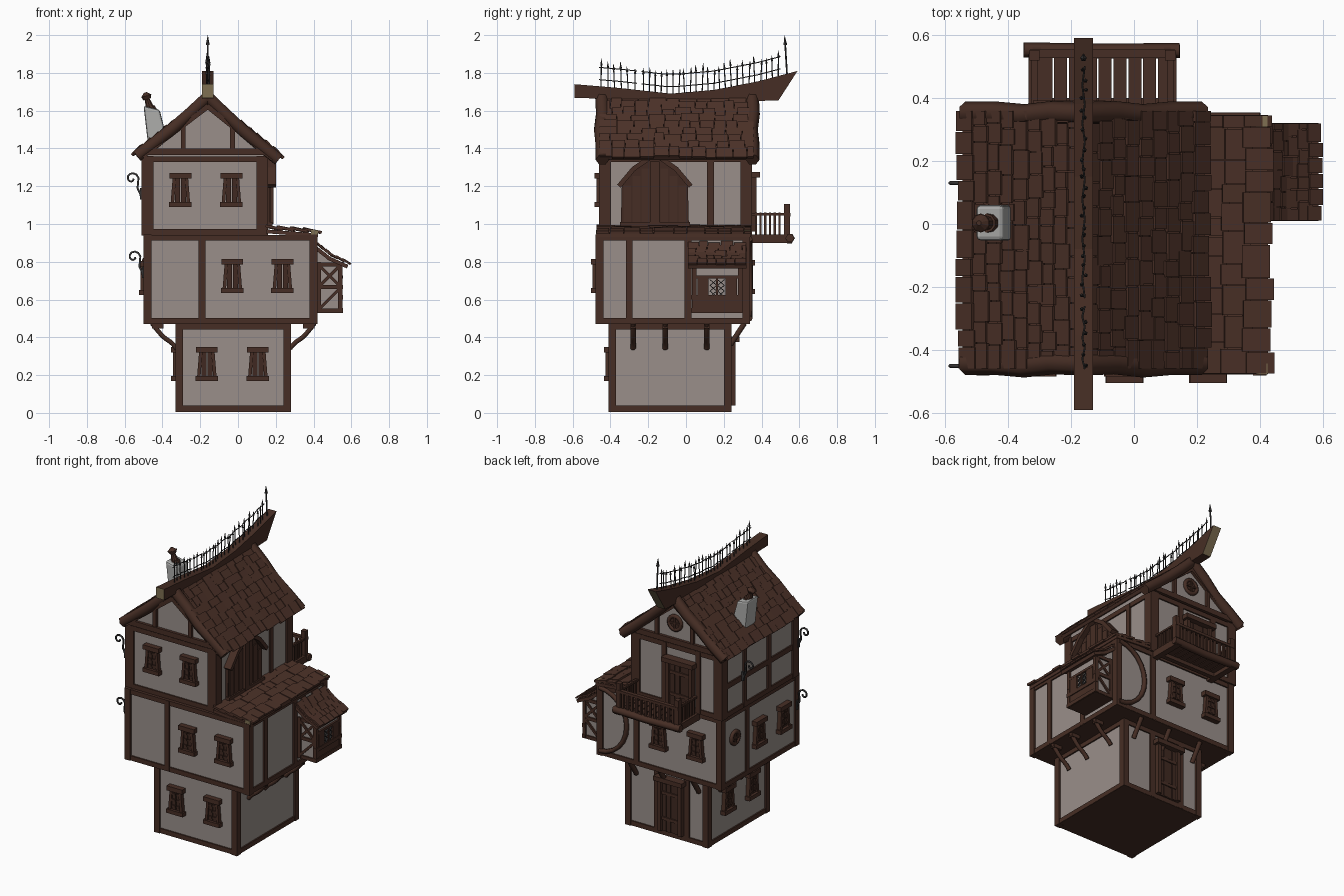
import bpy, bmesh, math, random
from mathutils import Matrix, Vector

if "Cube" in bpy.data.objects:
    bpy.data.objects.remove(bpy.data.objects["Cube"])
random.seed(4)

def mat(name, r, g, b):
    m = bpy.data.materials.new(name)
    m.diffuse_color = (r, g, b, 1)
    m.use_nodes = True
    m.node_tree.nodes["Principled BSDF"].inputs["Base Color"].default_value = m.diffuse_color
    return m
WOOD = mat("dark wood", .062, .027, .018)
DOOR = mat("door wood", .050, .022, .015)
ROOF = mat("roof shingle brown", .072, .031, .021)
PLASTER = mat("grey plaster", .32, .275, .255)
STONE = mat("chimney grey", .42, .42, .41)
IRON = mat("dark iron", .035, .033, .033)
CUT = mat("cut wood beige", .21, .16, .085)

def finish(bm, name, *mats):
    bmesh.ops.recalc_face_normals(bm, faces=bm.faces)
    me = bpy.data.meshes.new(name)
    bm.to_mesh(me); bm.free()
    for m in mats: me.materials.append(m)
    o = bpy.data.objects.new(name, me)
    bpy.context.collection.objects.link(o)
    return o

def part(name, m, boxes, M=Matrix()):
    """boxes: (cx,cy,cz,sx,sy,sz[,angle about y]) joined in one mesh"""
    bm = bmesh.new()
    for b in boxes:
        T = Matrix.Translation(b[:3]) @ Matrix.Rotation(b[6] if len(b) > 6 else 0, 4, 'Y')
        bmesh.ops.create_cube(bm, size=1, matrix=M @ T @ Matrix.Diagonal((*b[3:6], 1)))
    return finish(bm, name, m)

def span(x0, x1, y0, y1, z0, z1):
    return ((x0+x1)/2, (y0+y1)/2, (z0+z1)/2, x1-x0, y1-y0, z1-z0)

def bar(x0, z0, x1, z1, y, w, d):
    """slanted board in the xz plane"""
    return ((x0+x1)/2, y, (z0+z1)/2, math.hypot(x1-x0, z1-z0), d, w, -math.atan2(z1-z0, x1-x0))

def prism(name, pts, y0, y1, *mats, M=Matrix()):
    bm = bmesh.new()
    a, b = ([bm.verts.new(M @ Vector((x, y, z))) for x, z in pts] for y in (y0, y1))
    bm.faces.new(a); bm.faces.new(b)
    for i in range(len(pts)):
        j = (i+1) % len(pts)
        bm.faces.new((a[i], a[j], b[j], b[i]))
    return finish(bm, name, *mats)

def tube(name, pts, r, m, kind='POLY'):
    cu = bpy.data.curves.new(name, 'CURVE')
    cu.dimensions = '3D'; cu.bevel_depth = r; cu.bevel_resolution = 1; cu.use_fill_caps = True
    s = cu.splines.new(kind); s.points.add(len(pts)-1)
    for p, q in zip(s.points, pts): p.co = (*q, 1)
    if kind == 'NURBS': s.use_endpoint_u = True; s.order_u = 3; s.resolution_u = 4
    cu.materials.append(m)
    t = bpy.data.objects.new(name, cu)
    bpy.context.collection.objects.link(t)
    me = bpy.data.meshes.new_from_object(t.evaluated_get(bpy.context.evaluated_depsgraph_get()))
    bpy.data.objects.remove(t)
    o = bpy.data.objects.new(name, me)
    bpy.context.collection.objects.link(o)
    return o

# Wall frames: local x runs right seen from outside, local -y points outward
ROT = dict(front=0, right=90, back=180, left=-90)
def face(side, p, u, z=0):
    loc = (u, p, z) if side in ('front', 'back') else (p, u, z)
    return Matrix.Translation(loc) @ Matrix.Rotation(math.radians(ROT[side]), 4, 'Z')

def storey(name, x0, x1, y0, y1, z0, z1, w, posts):
    part(name + "_walls", PLASTER, [span(x0+.012, x1-.012, y0+.012, y1-.012, z0+.01, z1-.01)])
    part(name + "_corner_posts", WOOD, [span(min(x, x+sx*w), max(x, x+sx*w), min(y, y+sy*w), max(y, y+sy*w), z0, z1)
        for x, sx in ((x0, 1), (x1, -1)) for y, sy in ((y0, 1), (y1, -1))])
    rails = []
    for a, b in ((z0, z0+.035), (z1-.035, z1)):
        rails += [span(x0, x1, y, y+.03, a+.002, b-.002) for y in (y0+.003, y1-.033)]
        rails += [span(x, x+.03, y0, y1, a+.002, b-.002) for x in (x0+.003, x1-.033)]
    part(name + "_rails", WOOD, rails)
    part(name + "_floor", WOOD, [span(x0+.005, x1-.005, y0+.005, y1-.005, z0+.001, z0+.012)])
    plane = dict(front=y0, back=y1, left=x0, right=x1)
    for side, us in posts.items():
        for u in us:
            part(f"{name}_{side}_post", WOOD, [(0, .015, (z0+z1)/2, .036, .026, z1-z0-.01)], face(side, plane[side], u))

storey("ground_floor", -.33, .28, -.41, .24, .005, .475, .04, dict(back=[.05, -.17]))
storey("middle_floor", -.50, .42, -.48, .34, .47, .945, .042,
       dict(front=[-.19], right=[-.30, .01], back=[.13], left=[.06]))
storey("top_floor", -.51, .16, -.46, .35, .94, 1.36, .062,
       dict(right=[.13], back=[-.08, -.33], left=[.10, -.155]))
part("top_left_rail", WOOD, [span(-.507, -.48, -.45, .34, 1.13, 1.165)])

# Shuttered windows
def window(side, p, u, z):
    M = face(side, p, u, z)
    part("window_frame", WOOD, [(0, -.004, .075, .115, .04, .03), (0, -.004, -.077, .12, .04, .026),
         (-.037, 0, 0, .018, .03, .13, .08), (.037, 0, 0, .018, .03, .13, -.08)], M)
    part("window_shutters", DOOR, [(-.016, .004, 0, .027, .02, .14), (.016, .004, 0, .027, .02, .14)]
         + [(s*.016, -.006, h, .024, .012, .014) for s in (-1, 1) for h in (-.04, .0, .04)], M)
for side, p, z, us in (("front", -.41, .26, (-.165, .105)), ("front", -.48, .725, (-.03, .235)),
                       ("front", -.46, 1.18, (-.305, -.035)), ("left", -.33, .26, (.03, -.225)),
                       ("left", -.50, .715, (-.055, -.31)), ("back", .34, .72, (-.315, -.04))):
    for u in us: window(side, p, u, z)

# Round windows
def round_window(side, p, u, z, r):
    M = face(side, p, u, z)
    ring = [M @ Vector((r*math.cos(a), 0, r*math.sin(a))) for a in [i*math.tau/16 for i in range(17)]]
    tube("round_window_ring", ring, .013, WOOD)
    prism("round_window_pane", [(r*math.cos(i*math.tau/16), r*math.sin(i*math.tau/16)) for i in range(16)], -.003, .02, DOOR, M=M)
    part("round_window_bars", WOOD, [(0, -.006, 0, 2*r, .01, .01), (0, -.006, 0, .01, .01, 2*r)], M)
round_window("left", -.495, .19, .77, .04)
round_window("back", .342, -.16, 1.5, .045)

# Doors at the back
def door(name, p, u, z0, w, h):
    M = face("back", p, u, z0)
    n = 4
    part(name + "_planks", DOOR, [((i-(n-1)/2)*w/n, .005, h/2, w/n-.004, .02+.006*(i % 2), h) for i in range(n)], M)
    part(name + "_frame", WOOD, [(-w/2-.01, -.002, h/2, .025, .04, h), (w/2+.01, -.002, h/2, .025, .04, h),
         (0, -.012, h+.01, w+.08, .06, .03), (0, -.008, h*.25, w, .012, .02), (0, -.008, h*.75, w, .012, .02)], M)
door("ground_door", .24, -.06, .04, .13, .34)
door("balcony_door", .35, -.205, .96, .15, .29)

# Pointed double door on the right side
M = face("right", .16, -.165)
prism("arched_door_leaves", [(-.18, 1.0), (.18, 1.0), (.175, 1.2), (.11, 1.29), (0, 1.36), (-.11, 1.29), (-.175, 1.2)], -.008, .02, DOOR, M=M)
part("arched_door_planks", WOOD, [(s*u, -.008, 1.005+h/2, .042, .012, h) for s in (-1, 1)
     for u, h in ((.05, .29), (.098, .25), (.146, .2))], M)
part("arched_door_frame", WOOD, [(0, -.012, 1.165, .05, .03, .33), (0, -.008, 1.0, .37, .03, .02)]
     + [bar(s*a, b, s*c, d, -.016, .025, .05) for s in (-1, 1)
        for a, b, c, d in ((.19, 1.2, .11, 1.295), (.115, 1.29, 0, 1.37))], M)

# Curved brace on the back of the middle floor
tube("back_curved_brace", [(.40-.20*math.sin(a), .338, .71+.21*math.cos(a)) for a in [i*math.pi/12 for i in range(13)]], .015, WOOD)

# Brackets under the overhang
for s, xa, xb in ((1, .275, .405), (-1, -.325, -.455)):
    for y in (-.28, -.11, .11):
        tube("side_bracket", [(xa, y, .34), (xa+s*.02, y, .37), (xa+s*.08, y, .405), (xb, y, .475)], .014, WOOD, 'NURBS')
        part("side_bracket_block", WOOD, [(xb-s*.03, y, .462, .06, .03, .03)])
for x in (-.26, -.02, .2):
    tube("back_bracket", [(x, .235, .36), (x, .26, .40), (x, .31, .475)], .016, WOOD, 'NURBS')

# Shingled roof slopes
def shingles(name, P, E, y0, y1, rows, w, th=.014):
    P, E = Vector((P[0], 0, P[1])), Vector((E[0], 0, E[1]))
    L = (E-P).length; d = (E-P)/L
    n = Vector((-d.z, 0, d.x)); n = n if n.z > 0 else -n
    bm = bmesh.new()
    B = Matrix((d, n.cross(d), n)).transposed().to_4x4()
    def slab(t, y, h, l, wy, k, tilt=0.0):
        T = Matrix.Translation(P + d*t + n*h + Vector((0, y, 0))) @ B @ Matrix.Rotation(tilt, 4, 'Y')
        bmesh.ops.create_cube(bm, size=1, matrix=T @ Matrix.Diagonal((l, wy, k, 1)))
    slab(L/2, (y0+y1)/2, -.012, L, y1-y0, .02)
    step = L/rows
    for r in range(rows):
        y = y0
        while y < y1-.005:
            ww = min(random.uniform(.75, 1.4)*w, y1-y)
            if y1-y-ww < .02: ww = y1-y
            slab((r+.5)*step+random.uniform(-.006, .01), y+ww/2, .008+random.uniform(0, .004), step*1.3, ww-.003, th, .1+random.uniform(0, .06))
            y += ww
    return finish(bm, name, ROOF)
shingles("main_roof_right", (-.16, 1.665), (.225, 1.355), -.46, .36, 9, .07)
shingles("main_roof_left", (-.16, 1.665), (-.545, 1.37), -.46, .36, 9, .07)
shingles("lean_to_roof", (.15, .973), (.425, .952), -.475, .345, 4, .08)
shingles("bay_roof_upper", (.41, .89), (.49, .828), .01, .32, 3, .05, .01)
shingles("bay_roof_lower", (.48, .832), (.585, .785), .01, .32, 3, .05, .01)
part("lean_to_beam_ends", CUT, [(.405, y, .955, .035, .035, .025) for y in (-.46, .325)])

# Gables, barge logs
prism("gable_wall", [(-.50, 1.355), (.15, 1.355), (.15, 1.40), (-.16, 1.645), (-.50, 1.385)], -.448, .338, PLASTER)
for y, n in ((-.452, "front"), (.342, "back")):
    part(n + "_gable_timbers", WOOD, [(-.17, y, 1.382, .68, .03, .035), (-.29, y, 1.46, .026, .024, .15), (-.03, y, 1.46, .026, .024, .15),
         bar(-.16, 1.63, .19, 1.35, y, .04, .03), bar(-.16, 1.63, -.51, 1.365, y, .04, .03)])
for y in (-.445, .35):
    for ex, ez in ((.215, 1.34), (-.535, 1.36)):
        tube("barge_log", [(-.16+(ex+.16)*t, y+.006*math.sin(9*t), 1.672+(ez-1.672)*t-.012*math.sin(math.pi*t)) for t in (0, .25, .5, .75, 1)], .036, WOOD)

# Sagging ridge beam with pale cut ends
TOP = [(-.59, 1.74), (-.35, 1.72), (-.08, 1.69), (.15, 1.71), (.38, 1.755), (.59, 1.81)]
beam = prism("ridge_beam", TOP + [(.49, 1.655), (.2, 1.645), (-.59, 1.668)], -.03, .03, WOOD, CUT,
             M=Matrix.Translation((-.16, 0, 0)) @ Matrix.Rotation(math.pi/2, 4, 'Z'))
for f in beam.data.polygons:
    if abs(f.normal.y) > .7: f.material_index = 1

def ridge_z(y):
    for (a, za), (b, zb) in zip(TOP, TOP[1:]):
        if y <= b: return za + (zb-za)*(y-a)/(b-a)

# Iron cresting on the ridge
bm = bmesh.new()
def rod(x, y, z0, z1, r, tilt=0):
    R = Matrix.Translation((x, y, z0)) @ Matrix.Rotation(tilt, 4, 'X')
    h = z1-z0
    for c, l, r1, r2 in ((h*.4, h*.8, r, r), (h*.88, h*.24, r*2.2, .0005)):
        bmesh.ops.create_cone(bm, cap_ends=True, segments=5, radius1=r1, radius2=r2, depth=l, matrix=R @ Matrix.Translation((0, 0, c)))
ys = [-.45+.036*i for i in range(6)] + [-.225+.031*i for i in range(24)]
for y in ys:
    z = ridge_z(y)
    rod(-.16+random.uniform(-.008, .008), y, z-.01, z+random.uniform(.11, .15), .0032, random.uniform(-.07, .07))
rod(-.16, .535, 1.78, 2.0, .005, .06)
finish(bm, "ridge_iron_spikes", IRON)
for a, b in ((-.46, -.26), (-.235, .14), (.14, .5)):
    for h in (.035, .10):
        tube("ridge_iron_rail", [(-.16+.004*(-1)**i, a+(b-a)*i/6, ridge_z(a+(b-a)*i/6)+h) for i in range(7)], .003, IRON)

# Leaning chimney and its pot
c = prism("chimney", [(-.475, 1.41), (-.375, 1.45), (-.415, 1.605), (-.50, 1.625)], -.052, .06, STONE)
bv = c.modifiers.new("soft_edges", 'BEVEL'); bv.width = .012; bv.segments = 2
bm = bmesh.new()
T = Matrix.Translation((-.465, .003, 1.61)) @ Matrix.Rotation(-.3, 4, 'Y')
for z, h, r1, r2 in ((.0, .02, .034, .03), (.03, .05, .024, .013), (.062, .02, .02, .03), (.08, .02, .03, .008)):
    bmesh.ops.create_cone(bm, cap_ends=True, segments=10, radius1=r1, radius2=r2, depth=h, matrix=T @ Matrix.Translation((0, 0, z)))
finish(bm, "chimney_pot", WOOD)

# Bay window on the right
prism("bay_walls", [(.41, .54), (.542, .54), (.542, .80), (.49, .82), (.41, .875)], .042, .288, PLASTER)
part("bay_frame", WOOD, [span(x, x+.024, y, y+.024, .53, .80) for x in (.415, .53) for y in (.032, .274)]
     + [span(.41, .555, y, y+.022, z, z+.022) for y in (.033, .275) for z in (.53, .655, .775)]
     + [span(.532, .556, .03, .30, z, z+.025) for z in (.53, .60, .775)]
     + [span(.535, .55, .04, .29, .54, .61), span(.41, .55, .035, .295, .528, .54)])
for y in (.040, .290):
    part("bay_braces", WOOD, [bar(.43, .55, .54, .66, y, .016, .016), bar(.43, .78, .54, .67, y, .016, .016),
                              bar(.43, .67, .54, .78, y, .016, .012)])
M = face("right", .545, .165, .66)
part("bay_window_frame", WOOD, [(s*.075, 0, 0, .06, .018, .11) for s in (-1, 1)] + [(0, 0, .06, .22, .02, .016), (0, 0, 0, .01, .018, .11)], M)
part("bay_window_lattice", IRON, [(s*.02, -.001, h, .05, .01, .004, t) for s in (-1, 1) for h in (-.03, 0, .03) for t in (.7, -.7)], M)

# Balcony
part("balcony_planks", WOOD, [span(-.30+.047*i, -.259+.047*i, .34, .55, .925, .942) for i in range(9)])
part("balcony_joists", WOOD, [span(x, x+.04, .33, .56, .90, .945) for x in (-.335, .095)] + [span(-.32, .12, .37, .40, .90, .925)])
tube("balcony_log", [(-.35, .552, .925), (-.1, .548, .918), (.145, .55, .925)], .024, WOOD)
part("balcony_posts", WOOD, [(x, .535, 1.01, .032, .032, .19) for x in (-.315, .115)])
bal = [(-.285+.0336*i, .54, .99, .014, .014, .12) for i in range(12)]
bal += [(x, .37+.025*i, .995, .012, .012, .13) for x in (-.315, .115) for i in range(6)]
part("balcony_balusters", WOOD, bal)
part("balcony_handrail", WOOD, [(-.1, .54, 1.05, .46, .026, .018)] + [(x, .44, 1.052, .022, .19, .012) for x in (-.315, .115)])

# Iron scrolls on the left side
for x, z, ys in ((-.51, 1.13, (-.45, .13)), (-.50, .715, (-.45,))):
    for y in ys:
        pts = [(x, y, z), (x-.008, y, z+.03), (x-.022, y, z+.06)]
        pts += [(x-.052+(.038-.0028*i)*math.cos(-.5+i*.62), y, z+.11+(.038-.0028*i)*math.sin(-.5+i*.62)) for i in range(12)]
        tube("iron_scroll", pts, .006, IRON)
        part("scroll_mount", IRON, [(x-.003, y, z+.03, .012, .016, .06)])
